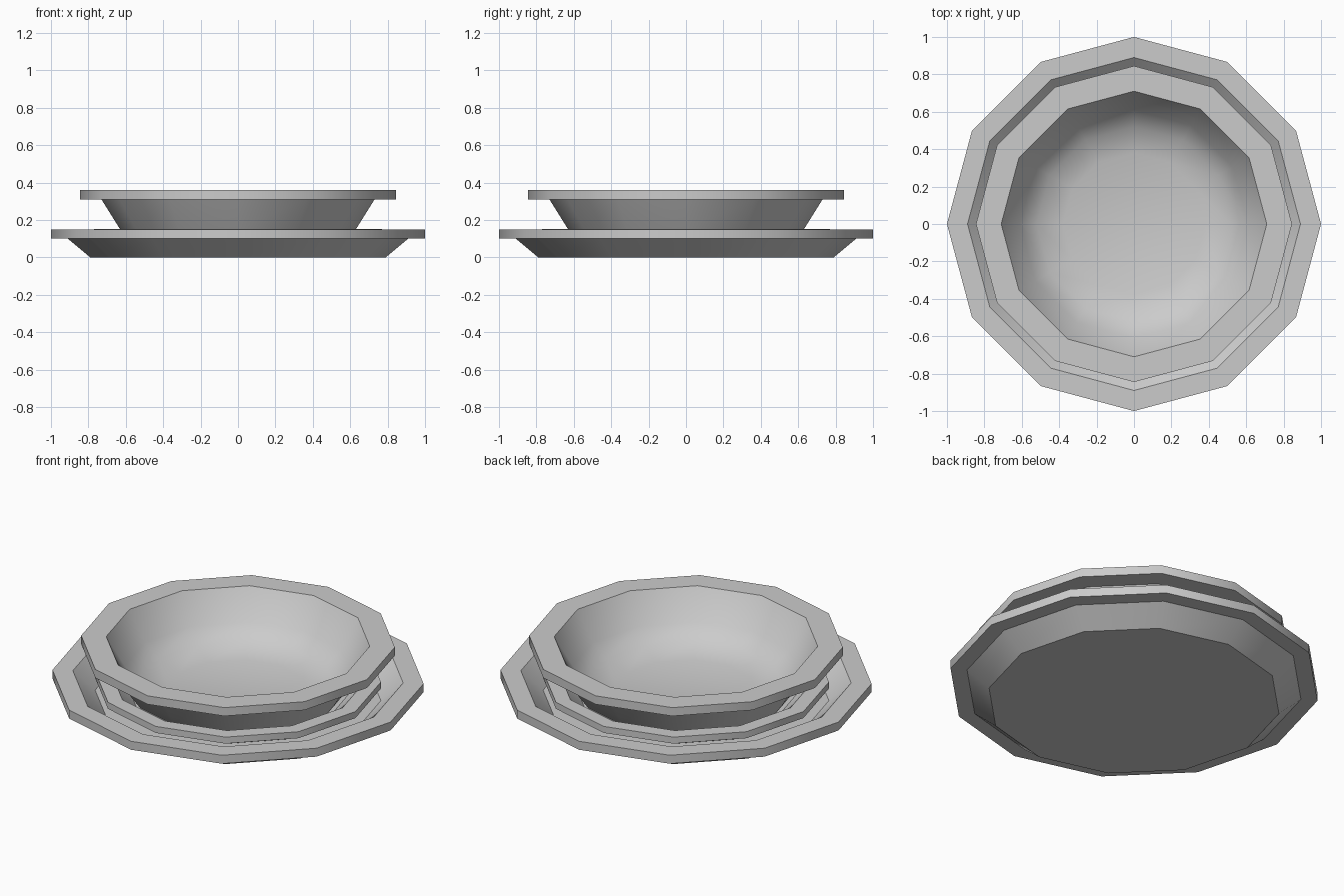
import bpy, bmesh, math

if "Cube" in bpy.data.objects:
    bpy.data.objects.remove(bpy.data.objects["Cube"])

SIDES = 12


def lathe(name, profile):
    """Spin an (r, z) profile into a 12-sided dish and cap both ends."""
    bm = bmesh.new()
    rings = []
    for r, z in profile:
        rings.append([bm.verts.new((r * math.cos(2 * math.pi * i / SIDES),
                                    r * math.sin(2 * math.pi * i / SIDES), z))
                      for i in range(SIDES)])
    for a, b in zip(rings, rings[1:]):
        for i in range(SIDES):
            j = (i + 1) % SIDES
            bm.faces.new((a[i], a[j], b[j], b[i]))
    bm.faces.new(rings[0][::-1])
    bm.faces.new(rings[-1])
    bmesh.ops.recalc_face_normals(bm, faces=bm.faces)
    mesh = bpy.data.meshes.new(name)
    bm.to_mesh(mesh)
    bm.free()
    obj = bpy.data.objects.new(name, mesh)
    bpy.context.collection.objects.link(obj)
    bpy.context.view_layer.objects.active = obj
    obj.select_set(True)
    bpy.ops.object.shade_smooth_by_angle(angle=math.radians(31))
    obj.select_set(False)
    return obj


# Plate section: underside, flat rim, sloped well, floor
plate = [(0.79, 0.0), (0.91, 0.10), (1.0, 0.10), (1.0, 0.15),
         (0.89, 0.15), (0.77, 0.04)]
lathe("dinner_plate", plate)

# Smaller plate nested in the large one
s = 0.77
lathe("side_plate", [(r * s, z * s + 0.035) for r, z in plate])

# Bowl with rounded well resting in the small plate
lathe("bowl", [(0.40, 0.066), (0.58, 0.08), (0.63, 0.15), (0.73, 0.31),
               (0.845, 0.31), (0.845, 0.36), (0.71, 0.36),
               (0.61, 0.19), (0.52, 0.115), (0.38, 0.075)])
